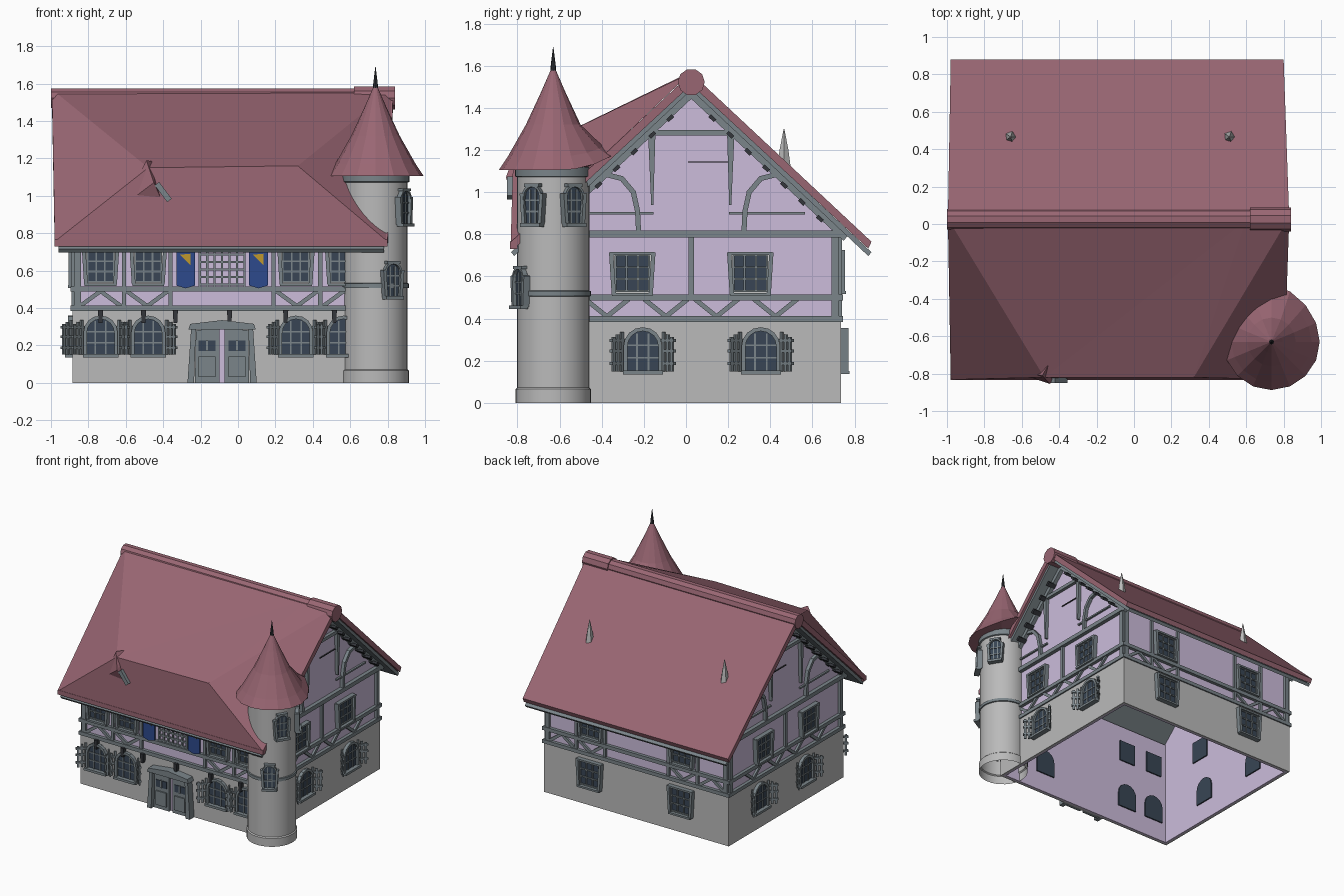
import bpy, bmesh, math
from mathutils import Matrix, Vector

if "Cube" in bpy.data.objects:
    bpy.data.objects.remove(bpy.data.objects["Cube"])


def lin(c):
    return c / 12.92 if c <= 0.04045 else ((c + 0.055) / 1.055) ** 2.4


def mat(name, r, g, b):
    m = bpy.data.materials.new(name)
    m.diffuse_color = (lin(r), lin(g), lin(b), 1)
    m.use_nodes = True
    m.node_tree.nodes["Principled BSDF"].inputs["Base Color"].default_value = m.diffuse_color
    return m


RED = mat("roof_red", .60, .40, .45)
LILAC = mat("plaster_lilac", .80, .74, .86)
STONE = mat("stone", .73, .73, .73)
WOOD = mat("timber_grey", .48, .52, .54)
DARK = mat("dark_iron", .20, .21, .23)
GLASS = mat("window_glass", .22, .27, .33)
WHITE = mat("white_trim", .92, .92, .92)
BLUE = mat("banner_blue", .18, .29, .55)
GOLD = mat("banner_gold", .75, .60, .18)

parts = {}


def part(name, m):
    return parts.setdefault(name, (bmesh.new(), m))[0]


def frame(x, y, deg):
    """Wall frame: local x runs along the wall, y is up, z points outward."""
    a = math.radians(deg)
    n, u = Vector((math.cos(a), math.sin(a), 0)), Vector((-math.sin(a), math.cos(a), 0))
    return Matrix(((u.x, 0, n.x, x), (u.y, 0, n.y, y), (0, 1, 0, 0), (0, 0, 0, 1)))


def prism(name, m, F, pts, n0, n1):
    bm = part(name, m)
    a = [bm.verts.new(F @ Vector((p[0], p[1], n0))) for p in pts]
    b = [bm.verts.new(F @ Vector((p[0], p[1], n1))) for p in pts]
    k = len(pts)
    bm.faces.new(a[::-1])
    bm.faces.new(b)
    for i in range(k):
        bm.faces.new((a[i], a[(i + 1) % k], b[(i + 1) % k], b[i]))
    return a + b


def rect(name, m, F, u, z, w, h, n0, n1):
    prism(name, m, F, [(u - w / 2, z), (u + w / 2, z), (u + w / 2, z + h), (u - w / 2, z + h)], n0, n1)


def stroke(name, m, F, pts, w, n0, n1):
    for p, q in zip(pts, pts[1:]):
        p, q = Vector(p), Vector(q)
        d = (q - p).normalized()
        s = Vector((-d.y, d.x)) * w / 2
        e = d * w * .2
        prism(name, m, F, [p - e - s, q + e - s, q + e + s, p - e + s], n0, n1)


def lathe(name, m, prof, sides, cx, cy):
    bm = part(name, m)
    rings = [[bm.verts.new((cx + r * math.cos(2 * math.pi * i / sides), cy + r * math.sin(2 * math.pi * i / sides), z))
              for i in range(sides)] for r, z in prof]
    for a, b in zip(rings, rings[1:]):
        for i in range(sides):
            j = (i + 1) % sides
            bm.faces.new((a[i], a[j], b[j], b[i]))
    return rings


def square_window(F, u, z, w, h, b=0.0):
    rect("window_trim", WHITE, F, u, z - .012, w + .02, h + .024, b, b + .008)
    rect("window_panes", GLASS, F, u, z, w, h, -.025, b + .014)
    for k in range(4):
        rect("window_bars", WOOD, F, u + (k - 1.5) * w / 3, z, .009, h, b, b + .022)
        rect("window_bars", WOOD, F, u, z + k * h / 3 - .004, w, .009, b, b + .022)
    for s in (-1, 1):
        stroke("window_frames", WOOD, F, [(u + s * (w / 2 + .008), z - .01), (u + s * (w / 2 + .02), z + h + .01)], .02, b, b + .035)
    rect("window_frames", WOOD, F, u, z - .022, w + .03, .014, b, b + .04)
    rect("window_frames", WOOD, F, u, z + h + .002, w + .05, .014, b, b + .035)


def arched_window(F, u, z, w, h, b=0.0, shutters=True):
    r = w / 2
    arc = [(u + r * math.cos(math.pi * i / 8), z + h - r + r * math.sin(math.pi * i / 8)) for i in range(9)]
    outline = [(u + r, z)] + arc + [(u - r, z)]
    prism("window_panes", GLASS, F, outline, -.025, b + .008)
    stroke("window_frames", WOOD, F, outline, w * .11, b, b + .025)
    for k in (-1, 1):
        rect("window_bars", WOOD, F, u + k * w / 6, z, .008, h * .9, b, b + .014)
    for k in (.3, .6):
        rect("window_bars", WOOD, F, u, z + k * h, w, .008, b, b + .014)
    rect("window_frames", WOOD, F, u, z - .015, w * 1.15, .018, b, b + .04)
    if shutters:
        for s in (-1, 1):
            S = F @ Matrix.Translation((u + s * (r + .01), 0, b)) @ Matrix.Rotation(-s * math.radians(45), 4, 'Y')
            for k in (.01, .038, .066):
                rect("shutters", WOOD, S, s * k, z, .016, h * (.95 - 2 * k), -.005, .005)
            for k in (.15, .45, .7):
                rect("shutters", WOOD, S, s * .038, z + h * k, .09, .014, -.009, .009)


# House shell: plaster walls, stone plinth, open underneath
CX, CY, HX, HY = -.085, .025, .785, .695
front, back = frame(CX, CY - HY, -90), frame(CX, CY + HY, 90)
right, left = frame(CX + HX, CY, 0), frame(CX - HX, CY, 180)
for F, H in ((front, HX), (back, HX), (right, HY), (left, HY)):
    gable = [(0, 1.48)] if H == HY else []
    prism("plaster_walls", LILAC, F, [(-H, 0), (H, 0), (H, .83)] + gable + [(-H, .83)], -.015, 0)
    rect("stone_plinth", STONE, F, 0, 0, 2 * H + .03, .39, 0, .015)
    for z, w in ((.385, .028), (.487, .028)):
        rect("timber_rails", WOOD, F, 0, z, 2 * H + .05, w, 0, .025)
    for s in (-1, 1):
        rect("timber_posts", WOOD, F, s * (H - .012), .39, .035, .43, 0, .02)

# Front and back timbering and windows
for F in (front, back):
    for s in (-1, 1):
        for u in (.275, .525):
            rect("timber_posts", WOOD, F, s * u, .4, .022, .4, 0, .018)
        stroke("timber_braces", WOOD, F, [(s * .29, .49), (s * .40, .41), (s * .51, .49)], .022, 0, .016)
        stroke("timber_braces", WOOD, F, [(s * .54, .41), (s * .65, .49), (s * .76, .41)], .022, 0, .016)
for s in (-1, 1):
    for u in (.395, .65):
        square_window(front, s * u, .54, .14, .165)
        arched_window(front, s * u, .15, .165, .2, .015)
    square_window(back, s * .395, .54, .16, .17)
    square_window(back, s * .395, .16, .16, .18, .015)
for u in (-.65, -.42, -.25, .04, .34, .6):
    prism("jetty_brackets", DARK, front, [(u - .01, .32), (u + .01, .32), (u + .014, .39), (u - .014, .39)], .015, .045)

# Side timbering, gable framing and windows
for F in (right, left):
    rect("timber_rails", WOOD, F, 0, .785, 2 * HY + .03, .032, 0, .03)
    rect("timber_posts", WOOD, F, 0, .5, .024, .3, 0, .02)
    rect("timber_rails", WOOD, F, 0, 1.27, .42, .026, 0, .025)
    rect("gable_bar", DARK, F, .085 if F is right else -.085, 1.14, .2, .006, 0, .008)
    for s in (-1, 1):
        stroke("gable_rafters", WOOD, F, [(0, 1.47), (s * .73, .79)], .04, 0, .03)
        prism("gable_struts", WOOD, F, [(s * .18, .94), (s * .19, .94), (s * .205, 1.28), (s * .17, 1.28)], 0, .025)
        stroke("gable_brackets", WOOD, F, [(s * .41, 1.085), (s * .33, 1.065), (s * .275, 1.0), (s * .255, .91), (s * .25, .81)], .024, 0, .025)
        rect("gable_struts", WOOD, F, s * .36, .893, .36, .012, 0, .015)
        for k in range(7):
            u = .09 + k * .085
            stroke("purlin_ends", DARK, F, [(s * u, 1.445 - u * .935), (s * (u + .02), 1.426 - u * .935)], .018, 0, .07)
        for c in (.12, .40):
            stroke("timber_braces", WOOD, F, [(s * (c - .1), .49), (s * c, .41), (s * (c + .1), .49)], .022, 0, .016)
        square_window(F, s * .28, .53, .16, .17)
        arched_window(F, s * .28 + (.05 if F is right else -.05), .15, .165, .2, .015)

# Double door with peaked frame
for s in (-1, 1):
    prism("door_frame", WOOD, front, [(s * .15, 0), (s * .185, 0), (s * .165, .3), (s * .14, .3)], .01, .07)
    prism("door_leaves", WOOD, front, [(s * .014, 0), (s * .145, 0), (s * .14, .28), (s * .014, .295)], .01, .04)
    rect("door_panes", GLASS, front, s * .08, .17, .09, .055, .03, .044)
    rect("door_panels", WOOD, front, s * .08, .03, .09, .11, .03, .05)
    rect("door_panels", WOOD, front, s * .08, .17, .01, .06, .03, .05)
rect("door_gap", LILAC, front, 0, 0, .03, .29, .0, .02)
prism("door_frame", WOOD, front, [(-.18, .285), (.18, .285), (.17, .315), (0, .335), (-.17, .315)], .01, .08)

# Central lattice window with banners either side
rect("lattice_back", LILAC, front, 0, .52, .25, .22, 0, .008)
for k in range(7):
    rect("lattice", WOOD, front, (k - 3) * .04, .515, .012, .22, 0, .02)
for k in range(6):
    rect("lattice", WOOD, front, 0, .52 + k * .04, .25, .012, 0, .02)
for s in (-1, 1):
    u = s * .195
    prism("banners", BLUE, front, [(u - .05, .52), (u, .505), (u + .05, .52), (u + .05, .73), (u - .05, .73)], .02, .035)
    prism("banner_emblem", GOLD, front, [(u - .03, .685), (u + .025, .63), (u + .025, .69)], .03, .04)

# Gable roof: tiled layer over a grey lining
for name, m, dz, t, x0, x1 in (("roof_tiles", RED, 0, .055, -.98, .80), ("roof_lining", WOOD, -.05, .03, -.96, .78)):
    chev = [(-.855, .765 + dz), (0, 1.565 + dz), (.855, .765 + dz), (.84, .765 + dz - t * .6), (0, 1.565 + dz - t), (-.84, .765 + dz - t * .6)]
    for v in prism(name, m, frame(0, CY, 0), chev, x0, x1):
        if abs(v.co.y - CY) < .1:
            v.co.x += .03 if v.co.x > 0 else -.015

# Swollen front slope: shallow plane, side facets and steep front apron
bm = part("roof_front_bulge", RED)
A, G, B, D, C, E, Q = [bm.verts.new(p) for p in (
    (-.99, .02, 1.565), (.60, .02, 1.57), (.82, .02, 1.565), (.32, -.82, 1.16), (-.48, -.82, 1.15), (-.98, -.832, .755), (.80, -.832, .755))]
for f in ((A, C, G), (C, D, G), (G, D, B), (B, D, Q), (A, E, C), (C, E, Q, D)):
    bm.faces.new(f)
rect("roof_eave", RED, frame(0, -.83, -90), -.09, .73, 1.78, .035, -.03, .004)

# Ridge roll with a thicker right end
for r, x0, x1 in ((.055, -1.0, .835), (.064, .62, .84)):
    prism("ridge_roll", RED, frame(0, CY, 0),
          [(r * math.cos(i * math.pi / 5), 1.522 + r * math.sin(i * math.pi / 5)) for i in range(10)], x0, x1)

# Small roof nub at the front, grey spikes at the back
bm = part("roof_nub", RED)
v = [bm.verts.new(p) for p in ((-.49, -.81, 1.19), (-.61, -.80, .95), (-.45, -.855, 1.07), (-.41, -.82, .98), (-.44, -.72, 1.18))]
for f in ((0, 1, 2), (1, 3, 2), (0, 2, 4), (2, 3, 4), (0, 4, 1)):
    bm.faces.new([v[i] for i in f])
stroke("roof_nub_strut", WOOD, frame(0, -.83, -90), [(-.43, 1.06), (-.37, .98)], .03, -.03, .02)
for x in (-.66, .51):
    lathe("roof_spikes", STONE, [(.036, 1.10), (.022, 1.2), (.002, 1.30)], 5, x, .465)

# Corner tower
TX, TY = .735, -.63
lathe("tower_wall", STONE, [(.18, 0), (.18, .065), (.172, .072), (.172, 1.1)], 32, TX, TY)
lathe("tower_band", WOOD, [(.17, .505), (.18, .508), (.18, .53), (.17, .533)], 32, TX, TY)
lathe("tower_cornice", WOOD, [(.17, 1.07), (.182, 1.075), (.182, 1.12), (.17, 1.12)], 32, TX, TY)
rings = lathe("tower_roof", RED, [(.15, 1.11), (.258, 1.105), (.215, 1.17), (.13, 1.32), (.06, 1.47), (.012, 1.58)], 16, TX, TY)
for ring in rings[1:3]:
    for v in ring:
        lift = max(0, (v.co.y - TY) / .258) ** 3
        v.co.z += .08 * lift
        v.co.y += .04 * lift
lathe("tower_finial", DARK, [(.016, 1.55), (.012, 1.6), (.001, 1.69)], 8, TX, TY)
for deg, z in ((-32, .85), (32, .85), (-60, .46)):
    a = math.radians(deg)
    T = frame(TX + .163 * math.cos(a), TY + .163 * math.sin(a), deg)
    arched_window(T, 0, z, .095, .18, .008, False)
    rect("window_frames", WOOD, T, 0, z + .175, .08, .015, 0, .035)
    for s in (-1, 1):
        stroke("window_frames", WOOD, T, [(s * .045, z), (s * .055, z + .14)], .018, 0, .035)

# Turn every part into an object
for name, (bm, m) in parts.items():
    bmesh.ops.recalc_face_normals(bm, faces=bm.faces)
    me = bpy.data.meshes.new(name)
    bm.to_mesh(me)
    bm.free()
    me.materials.append(m)
    ob = bpy.data.objects.new(name, me)
    bpy.context.collection.objects.link(ob)
    if name in ("tower_wall", "tower_band", "tower_cornice"):
        bpy.context.view_layer.objects.active = ob
        ob.select_set(True)
        bpy.ops.object.shade_smooth_by_angle(angle=math.radians(30))
        ob.select_set(False)
